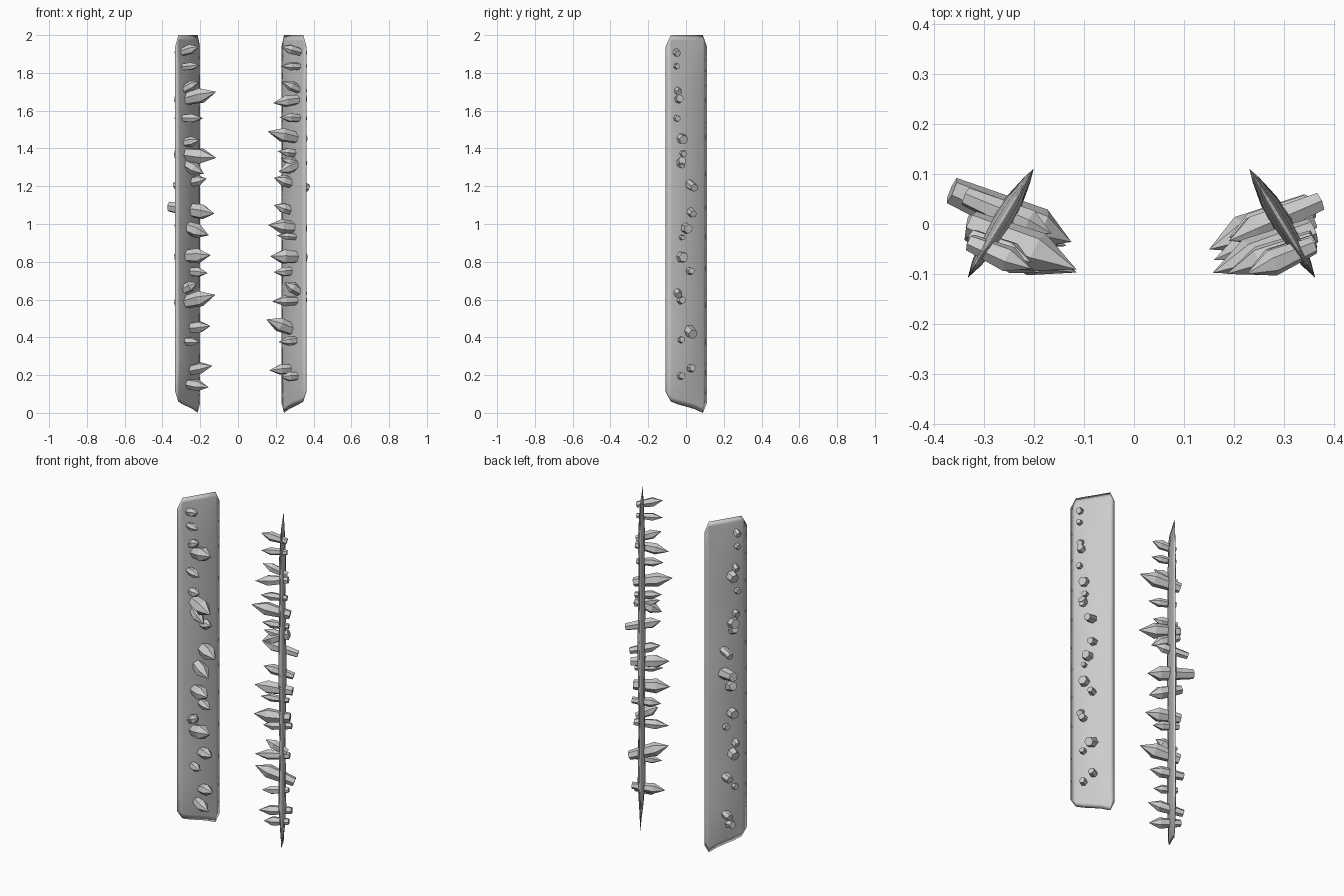
import bpy, bmesh, math, random
from mathutils import Vector

random.seed(4)


def slab_x(y, outer):
    # Centre line of a slab in plan: outer edge in front, inner edge behind
    return outer - 0.13 * (y + 0.107) / 0.215


def slab(name, side, outer):
    # Thin lens-shaped plate with cut corners and a slanted foot
    cols = [(-1, .11, 1.94), (-.75, .06, 2), (-.4, .045, 2), (0, .033, 2),
            (.4, .02, 2), (.8, .0, 2), (1, .05, 1.94)]
    fr = [0, .015, .05, .12, .22, .32, .42, .5, .58, .68, .78, .88, .95, .985, 1]
    bm = bmesh.new()
    for face in (1, -1):
        grid = []
        for s, z0, z1 in cols:
            row = []
            for f in fr:
                z = z0 + (z1 - z0) * f
                end = math.sin(min(1, min(f, 1 - f) / .14) * math.pi / 2)
                wave = 1 + .15 * math.sin(z * 7 + s)
                t = .019 * (1 - s * s) * end * wave * face
                y = .0015 + s * .109
                x = slab_x(y, outer)
                row.append(bm.verts.new((side * (x - t * .85), y - t * .53, z)))
            grid.append(row)
        for a, b in zip(grid, grid[1:]):
            for j in range(len(fr) - 1):
                bm.faces.new((a[j], b[j], b[j + 1], a[j + 1]))
    bmesh.ops.remove_doubles(bm, verts=bm.verts, dist=.0002)
    bmesh.ops.recalc_face_normals(bm, faces=bm.faces)
    ob = finish(bm, name)
    for p in ob.data.polygons:
        p.use_smooth = True
    return ob


def finish(bm, name):
    me = bpy.data.meshes.new(name)
    bm.to_mesh(me)
    bm.free()
    ob = bpy.data.objects.new(name, me)
    bpy.context.collection.objects.link(ob)
    return ob


def crystal(bm, side, outer, y0, z0, tip_x, tip_z, r, back):
    # Six-sided shard: narrow flat back, wide shoulder, pointed tip
    y0 += .01
    r *= 1.13
    root_x = slab_x(y0, outer)
    root = Vector((side * root_x, y0, z0))
    run = root_x - tip_x
    tip = Vector((side * tip_x, max(y0 - .43 * run, -.1), tip_z))
    if back < .09:  # ordinary shards stay within the slab's outer edge
        back = min(back * 1.3, outer - root_x)
    d = (tip - root).normalized()
    length = (tip - root).length
    u = d.cross(Vector((0, 0, 1))).normalized()
    w = u.cross(d)
    turn = random.uniform(0, 1)
    rings = []
    for along, rad in ((-back, .66 * r), (length * .52, r)):
        ring = []
        for k in range(6):
            a = turn + k * math.pi / 3
            ring.append(bm.verts.new(root + d * along + (u * math.cos(a) + w * math.sin(a)) * rad))
        rings.append(ring)
    point = bm.verts.new(tip)
    bm.faces.new(rings[0])
    for k in range(6):
        n = (k + 1) % 6
        bm.faces.new((rings[0][k], rings[0][n], rings[1][n], rings[1][k]))
        bm.faces.new((rings[1][k], rings[1][n], point))


# Shards: position on slab (y, z), tip (x, z), radius, length behind slab
left = [(-.06, 1.91, .205, 1.94, .024, .03), (-.06, 1.83, .2, 1.84, .02, .03),
        (-.05, 1.71, .205, 1.755, .023, .03), (-.03, 1.66, .115, 1.70, .037, .05),
        (-.06, 1.56, .185, 1.56, .022, .03), (-.05, 1.43, .2, 1.445, .024, .03),
        (-.035, 1.37, .115, 1.35, .039, .06), (-.035, 1.32, .18, 1.265, .03, .06),
        (.01, 1.22, .165, 1.24, .026, .09), (.01, 1.075, .125, 1.055, .037, .12),
        (-.02, .985, .155, .94, .034, .05), (-.03, .83, .145, .835, .036, .05),
        (.0, .75, .16, .74, .024, .03), (-.05, .65, .215, .69, .026, .03),
        (-.035, .585, .12, .625, .038, .05), (0, .45, .145, .46, .029, .05),
        (-.045, .38, .2, .375, .022, .03), (0, .225, .135, .25, .028, .05),
        (-.02, .155, .155, .135, .028, .04)]
right = [(-.065, 1.91, .225, 1.94, .024, .03), (-.065, 1.835, .225, 1.835, .02, .03),
         (-.06, 1.71, .23, 1.755, .024, .03), (-.055, 1.66, .185, 1.64, .028, .04),
         (-.065, 1.56, .22, 1.565, .022, .03), (-.04, 1.455, .157, 1.49, .034, .04),
         (-.035, 1.375, .21, 1.385, .022, .03), (-.045, 1.32, .225, 1.345, .022, .05),
         (-.045, 1.32, .215, 1.275, .03, .05), (.0, 1.215, .19, 1.245, .028, .09),
         (.005, 1.07, .19, 1.10, .026, .05), (-.02, .98, .16, .995, .034, .05),
         (-.04, .93, .205, .94, .019, .03), (-.04, .825, .17, .83, .036, .05),
         (0, .75, .19, .745, .024, .04), (-.06, .64, .245, .69, .027, .03),
         (-.045, .595, .18, .59, .026, .04), (0, .44, .15, .495, .035, .06),
         (-.045, .385, .215, .375, .022, .03), (.005, .235, .165, .225, .026, .04),
         (-.045, .195, .225, .19, .024, .03)]

for label, side, outer, shards in (("left", -1, .332, left), ("right", 1, .362, right)):
    slab(label + "_slab", side, outer)
    bm = bmesh.new()
    for s in shards:
        crystal(bm, side, outer, *s)
    bmesh.ops.recalc_face_normals(bm, faces=bm.faces)
    finish(bm, label + "_crystals")
